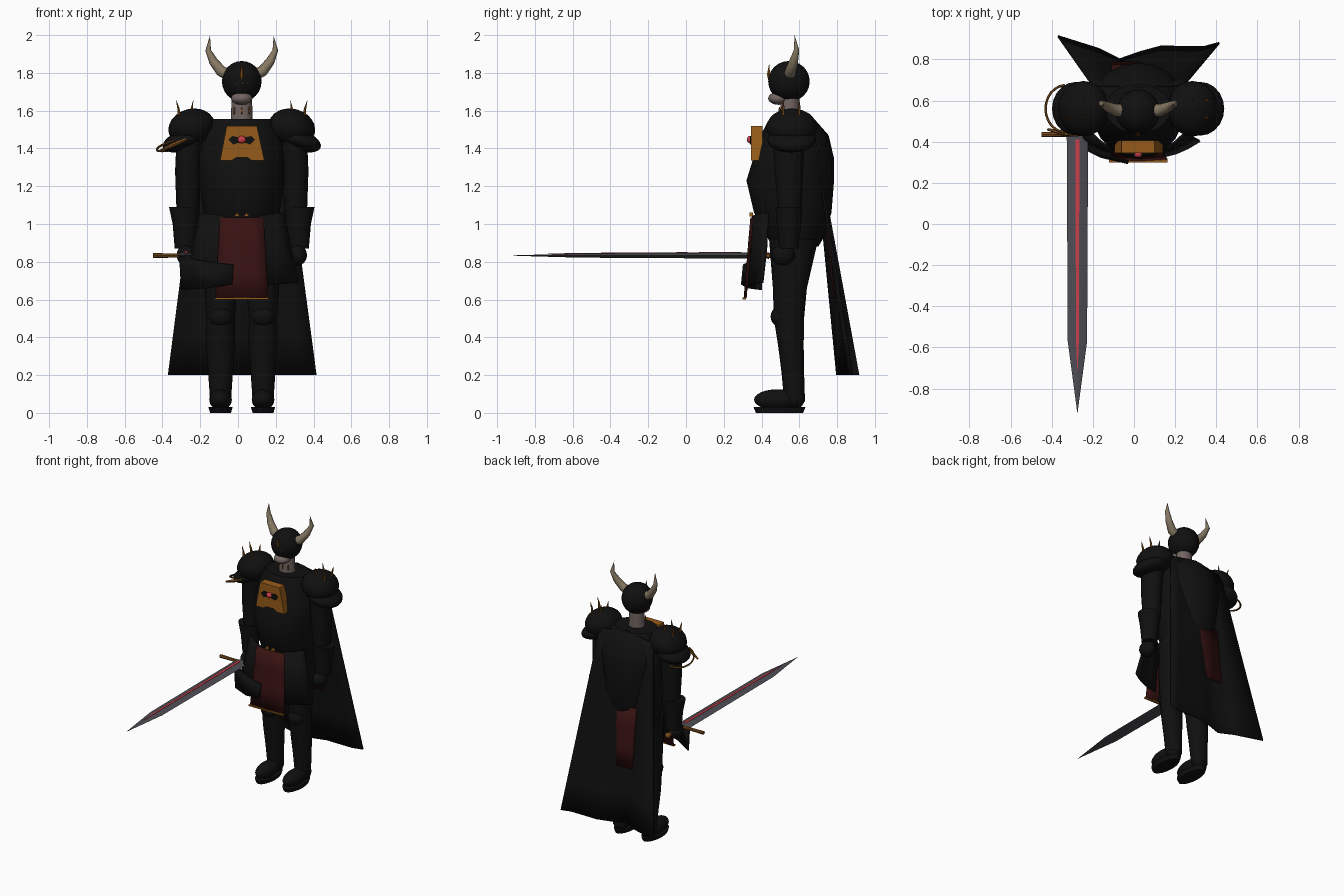
import bpy, bmesh, math
from mathutils import Vector

if "Cube" in bpy.data.objects:
    bpy.data.objects.remove(bpy.data.objects["Cube"])

CX, CY = 0.02, 0.555
COLOURS = {
    "black_armor": (0.005, 0.005, 0.005), "deep_red_cloth": (0.04, 0.006, 0.006),
    "gold": (0.30, 0.105, 0.01), "bronze": (0.20, 0.075, 0.012),
    "horn_bone": (0.24, 0.19, 0.125), "skin": (0.17, 0.13, 0.12),
    "steel": (0.075, 0.075, 0.09), "glow_red": (0.60, 0.05, 0.07),
}
MATS = {}
for n, c in COLOURS.items():
    MATS[n] = bpy.data.materials.new(n)
    MATS[n].diffuse_color = (*c, 1)


def make(name, verts, faces, mat, solid=0.0, smooth=True):
    me = bpy.data.meshes.new(name)
    me.from_pydata([tuple(v) for v in verts], [], faces)
    bm = bmesh.new()
    bm.from_mesh(me)
    bmesh.ops.recalc_face_normals(bm, faces=bm.faces)
    bm.to_mesh(me)
    bm.free()
    ob = bpy.data.objects.new(name, me)
    bpy.context.collection.objects.link(ob)
    me.materials.append(MATS[mat])
    if solid:
        m = ob.modifiers.new("thickness", "SOLIDIFY")
        m.thickness, m.offset = solid, 0
    if smooth:
        bpy.ops.object.select_all(action="DESELECT")
        ob.select_set(True)
        bpy.context.view_layer.objects.active = ob
        bpy.ops.object.shade_smooth_by_angle(angle=math.radians(40))
    return ob


def skin_rings(name, rings, mat):
    n = len(rings[0])
    verts = [v for r in rings for v in r]
    faces = [(k*n + i, k*n + (i+1) % n, (k+1)*n + (i+1) % n, (k+1)*n + i)
             for k in range(len(rings)-1) for i in range(n)]
    faces += [tuple(range(n)), tuple(range(len(verts)-n, len(verts)))]
    return make(name, verts, faces, mat)


def loft(name, rows, mat, n=16):
    """rows: (x, y, z, rx, ry) stacked ellipses"""
    return skin_rings(name, [[(x + rx*math.cos(i*math.tau/n), y + ry*math.sin(i*math.tau/n), z)
                              for i in range(n)] for x, y, z, rx, ry in rows], mat)


def tube(name, pts, radii, mat, n=8):
    pts = [Vector(p) for p in pts]
    rings = []
    for k, p in enumerate(pts):
        d = pts[min(k+1, len(pts)-1)] - pts[max(k-1, 0)]
        q = d.to_track_quat("Z", "Y")
        rings.append([p + q @ Vector((radii[k]*math.cos(i*math.tau/n),
                                      radii[k]*math.sin(i*math.tau/n), 0)) for i in range(n)])
    return skin_rings(name, rings, mat)


def ball(name, loc, r, mat, tilt=0.0):
    bm = bmesh.new()
    bmesh.ops.create_uvsphere(bm, u_segments=20, v_segments=12, radius=1)
    verts = [Vector(v.co[i]*r[i] for i in range(3)) for v in bm.verts]
    faces = [tuple(v.index for v in f.verts) for f in bm.faces]
    bm.free()
    ob = make(name, verts, faces, mat)
    ob.location, ob.rotation_euler = loc, (0, tilt, 0)
    return ob


def plate(name, outline, y, depth, mat):
    """outline of (x, z) points, extruded backwards from y"""
    n = len(outline)
    verts = [(x, y + d, z) for d in (0, depth) for x, z in outline]
    faces = [tuple(range(n)), tuple(range(n, 2*n))]
    faces += [(i, (i+1) % n, n + (i+1) % n, n + i) for i in range(n)]
    return make(name, verts, faces, mat, smooth=False)


def sheet(name, rows, mat, solid=0.012):
    n = len(rows[0])
    faces = [(k*n+i, k*n+i+1, (k+1)*n+i+1, (k+1)*n+i)
             for k in range(len(rows)-1) for i in range(n-1)]
    return make(name, [v for r in rows for v in r], faces, mat, solid)


# Torso and hips
loft("torso", [(CX, 0.58, 0.88, .17, .12), (CX, 0.58, 0.93, .20, .15), (CX, 0.565, 1.06, .20, .205),
               (CX, 0.552, 1.23, .225, .232), (CX, 0.57, 1.35, .235, .213),
               (CX, 0.575, 1.47, .215, .18), (CX, 0.56, 1.555, .16, .12)], "black_armor", 20)

# Neck, head, jaw, nose guard, eyes
loft("neck", [(CX, .55, 1.53, .058, .052), (CX, .55, 1.68, .054, .05)], "skin")
ball("helmet", (CX, .545, 1.755), (.105, .11, .108), "black_armor")
ball("jaw", (CX, .49, 1.665), (.057, .055, .034), "skin")
tube("brow_spike", [(CX, .44, 1.745), (CX, .437, 1.79), (CX, .44, 1.845)], [.005, .010, .001], "gold", 6)
for s in (-1, 1):
    ball("eye", (CX + s*.03, .443, 1.745), (.007, .005, .003), "gold")
    # Curved horns
    tube("horn", [(CX + s*d, y, z) for d, y, z in
                  ((.06, .55, 1.785), (.11, .553, 1.81), (.15, .57, 1.86), (.178, .585, 1.92), (.168, .575, 2.0))],
         [.033, .030, .024, .015, .001], "horn_bone", 10)

# Neck studs
for s in (-1, 0, 1):
    ball("neck_stud", (CX + s*.04, .505 - .01*(s == 0), 1.60), (.005, .005, .02), "bronze")

for s in (-1, 1):
    X = lambda d: CX + s*d
    # Layered shoulder guard with spikes
    ball("shoulder_dome", (X(.265), .56, 1.51), (.125, .135, .10), "black_armor", s*.25)
    ball("shoulder_rim", (X(.305), .56, 1.445), (.12, .13, .055), "black_armor", s*.35)
    for d in (.26, .33):
        for y in (.515, .60):
            tube("shoulder_spike", [(X(d), y, 1.56), (X(d+.005), y, 1.61), (X(d-.003 + .02*(d > .3)), y, 1.655)],
                 [.010, .007, .001], "bronze", 6)
    # Arm, flared bracer and hand
    loft("upper_arm", [(X(.275), .545, 1.46, .07, .085), (X(.285), .545, 1.28, .068, .075),
                       (X(.285), .55, 1.05, .06, .06)], "black_armor")
    loft("bracer", [(X(.30), .545, .87, .055, .052), (X(.30), .545, 1.00, .066, .064),
                    (X(.305), .545, 1.09, .08, .072)], "black_armor")
    ball("hand", (X(.295), .515, .835), (.05, .062, .055), "black_armor")
    # Leg, knee guard and boot
    loft("leg", [(X(.1125), .575, .06, .055, .055), (X(.1125), .565, .22, .066, .06), (X(.1125), .555, .36, .077, .068),
                 (X(.1125), .545, .50, .075, .08), (X(.11), .55, .66, .086, .09),
                 (X(.105), .57, .92, .098, .13)], "black_armor")
    ball("knee_guard", (X(.1125), .50, .51), (.062, .052, .055), "black_armor")
    ball("boot", (X(.1125), .485, .07), (.06, .125, .055), "black_armor")
    ball("boot_heel", (X(.1125), .575, .08), (.058, .055, .06), "black_armor")
    loft("boot_sole", [(X(.1125), .495, .0, .055, .125), (X(.1125), .495, .03, .064, .137)], "black_armor")
    # Side skirt plates wrapping the hips
    rows = []
    for z, w, out in ((1.04, .22, .02), (.85, .26, .01), (.67, .30, -.01)):
        rows.append([(X(.07 + (w - .07)*t), .355 + out - .02 + .08*t*t, z + .02*t) for t in (0, .25, .5, .75, 1)])
    sheet("skirt_plate", rows, "black_armor")

# Overlapping lower flap on the sword side
sheet("skirt_flap", [[(-.31, .40, .83), (-.16, .335, .80), (-.025, .305, .785)],
                     [(-.30, .40, .65), (-.16, .325, .66), (-.03, .295, .68)]], "black_armor", .008)

# Front tabard with hem, rear tabard, waist studs
zs = (1.035, .90, .75, .605)
sheet("front_tabard", [[(CX + a*(.115 + .025*k/3), .345 - .012*k + .008*abs(a), z)
                        for a in (-1, -.5, 0, .5, 1)] for k, z in enumerate(zs)], "deep_red_cloth", .008)
plate("tabard_hem", [(-.122, .60), (.162, .60), (.162, .61), (-.122, .61)], .300, .018, "gold")
sheet("rear_tabard", [[(CX + a*.13, .738 + .016*k, z) for a in (-1, 0, 1)]
                      for k, z in enumerate(zs)], "deep_red_cloth", .008)
for s in (-1, 1):
    x = CX + s*.025
    plate("waist_stud", [(x-.015, 1.04), (x+.015, 1.04), (x, 1.06)], .335, .02, "gold")

# Chest emblem with dark eye and gem
plate("chest_emblem", [(-.06, 1.52), (.10, 1.52), (.14, 1.335), (.075, 1.335), (.05, 1.352),
                       (-.01, 1.352), (-.035, 1.335), (-.095, 1.335)], .345, .06, "gold")
plate("emblem_eye", [(-.05, 1.445), (-.03, 1.465), (.0, 1.46), (.04, 1.46), (.07, 1.465), (.09, 1.445),
                     (.065, 1.42), (.04, 1.43), (.0, 1.43), (-.025, 1.42)], .338, .009, "black_armor")
ball("emblem_gem", (CX, .340, 1.447), (.022, .018, .02), "glow_red")

# Cape flaring from shoulders to hem
hem = [(-.37, .913), (-.17, .85), (-.07, .80), (.03, .835), (.13, .862), (.34, .86), (.415, .88)]
cape = []
for k in range(7):
    t = k/6
    row = []
    for i, (x, y) in enumerate(hem):
        tx = -.20 + .44*i/6
        row.append((tx + (x-tx)*t, .67 + (y-.67)*t, 1.56 - .04*abs(i-3)/3*(1-t) - 1.36*t))
    cape.append(row)
sheet("cape", cape, "black_armor", .01)

# Cord looped around one shoulder guard
tube("shoulder_cord", [(-.33 - .10*math.cos(a), .56 + .115*math.sin(a), 1.42 + .035*math.cos(a+2.4))
                       for a in (i*.25 - 1.5 for i in range(13))], [.006]*13, "bronze", 6)
tube("cord_clasp", [(-.42, .46, 1.385), (-.34, .44, 1.42), (-.27, .43, 1.45)], [.006, .012, .006], "bronze", 6)

# Sword: diamond-section blade, glowing groove on its upper face, guard, grip
SX, SZ = -.275, .833
sections = [(.44, .052, .017), (-.57, .047, .011), (-.915, .001, .001)]
skin_rings("blade", [[(SX-w, y, SZ), (SX-.012*w/.05, y, SZ+h), (SX+.012*w/.05, y, SZ+h),
                      (SX+w, y, SZ), (SX, y, SZ-h)] for y, w, h in sections], "steel")
make("blade_glow", [(SX-.010, .41, SZ+.0195), (SX+.010, .41, SZ+.0195), (SX+.007, -.57, SZ+.0130),
                    (SX, -.73, SZ+.009), (SX-.007, -.57, SZ+.0130)], [(0, 1, 2, 3, 4)], "glow_red", .002, False)
tube("sword_guard", [(-.45, .435, SZ), (-.33, .435, SZ), (-.275, .435, SZ), (-.22, .435, SZ)],
     [.013, .011, .014, .011], "bronze", 8)
tube("sword_grip", [(SX, .435, SZ), (SX, .60, SZ)], [.013, .013], "bronze", 8)
ball("sword_pommel", (SX, .605, SZ), (.02, .02, .02), "bronze")

for m in bpy.data.materials:
    if m.users and not m.is_grease_pencil:
        m.use_nodes = True
        m.node_tree.nodes["Principled BSDF"].inputs["Base Color"].default_value = m.diffuse_color
